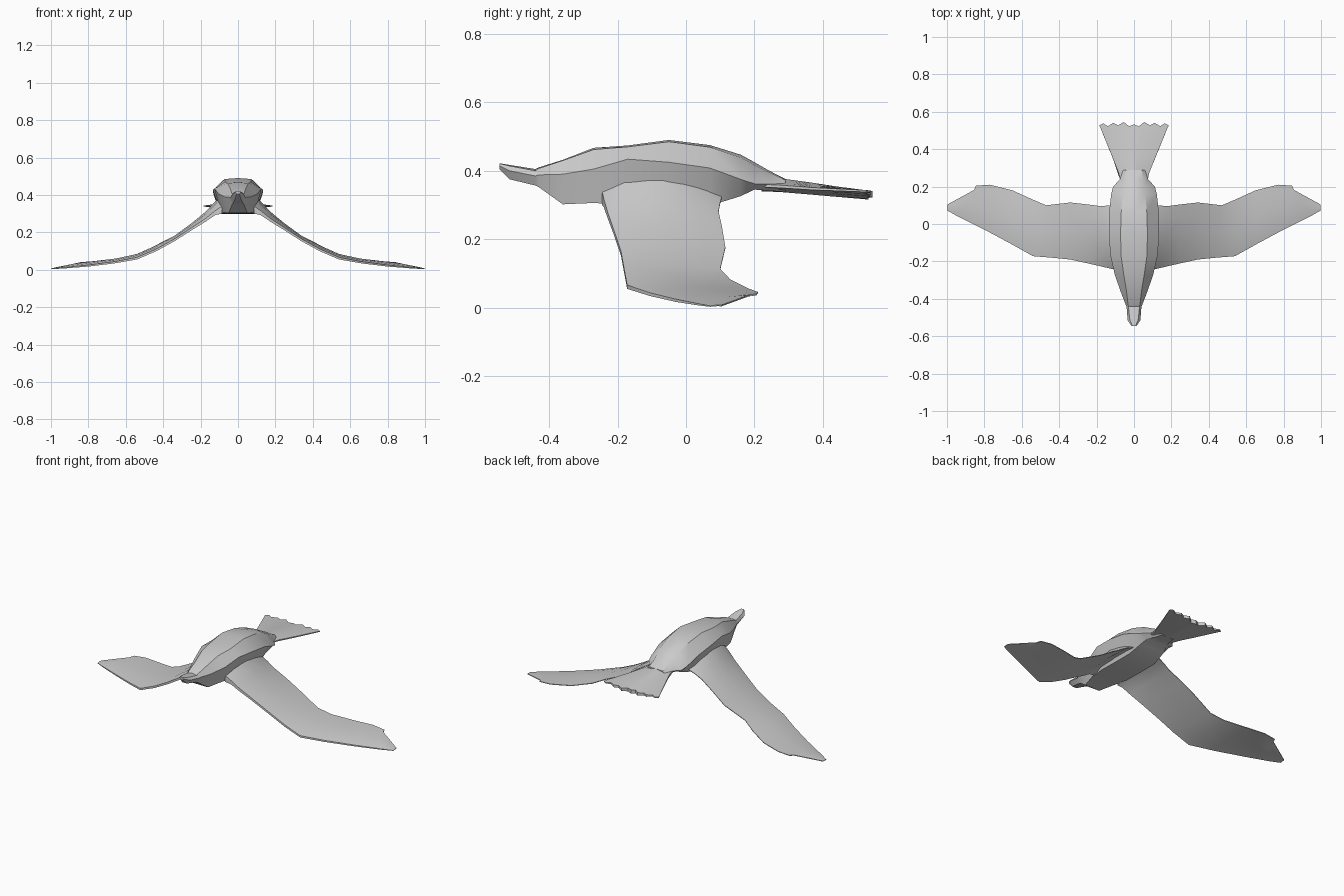
import bpy, bmesh, math

grey = bpy.data.materials.new("feather grey")
grey.diffuse_color = (0.6, 0.6, 0.6, 1)


def finish(name, bm, angle=40):
    """Mirror a right-hand half across x = 0 and shade it."""
    bmesh.ops.remove_doubles(bm, verts=bm.verts, dist=0.0002)
    bmesh.ops.recalc_face_normals(bm, faces=bm.faces)
    mesh = bpy.data.meshes.new(name)
    bm.to_mesh(mesh)
    bm.free()
    ob = bpy.data.objects.new(name, mesh)
    bpy.context.collection.objects.link(ob)
    mesh.materials.append(grey)
    bpy.ops.object.select_all(action='DESELECT')
    bpy.context.view_layer.objects.active = ob
    ob.select_set(True)
    mod = ob.modifiers.new("mirror", 'MIRROR')
    mod.use_clip = True
    bpy.ops.object.modifier_apply(modifier=mod.name)
    bpy.ops.object.shade_smooth_by_angle(angle=math.radians(angle))
    return ob


def loft(bm, rings, closed, cap_start=False, cap_end=False):
    """Join rows of points with quads."""
    rows = [[bm.verts.new(p) for p in ring] for ring in rings]
    n = len(rows[0])
    for a, b in zip(rows, rows[1:]):
        for i in range(n if closed else n - 1):
            j = (i + 1) % n
            bm.faces.new((a[i], a[j], b[j], b[i]))
    if cap_start:
        bm.faces.new(rows[0])
    if cap_end:
        bm.faces.new(rows[-1])


# Body and beak: y, top z, back ridge x/z, flank x/z, belly x/z
body = [
    (-.545, .422, .008, .421, .014, .415, .008, .405),
    (-.515, .417, .022, .414, .034, .400, .016, .375),
    (-.440, .405, .030, .400, .040, .385, .025, .357),
    (-.430, .410, .032, .407, .045, .388, .030, .352),
    (-.360, .432, .040, .430, .072, .390, .050, .302),
    (-.270, .467, .055, .462, .103, .405, .075, .306),
    (-.170, .474, .069, .470, .126, .434, .090, .300),
    (-.050, .490, .072, .485, .135, .425, .090, .298),
    (.070, .475, .068, .469, .132, .408, .090, .298),
    (.160, .447, .060, .439, .122, .375, .080, .326),
    (.200, .425, .055, .417, .112, .362, .068, .345),
    (.240, .402, .050, .396, .074, .362, .050, .342),
    (.290, .376, .042, .373, .060, .360, .040, .338),
]
bm = bmesh.new()
loft(bm, [[(0, y, zt), (xr, y, zr), (xs, y, zs), (xb, y, zb), (0, y, zb)]
          for y, zt, xr, zr, xs, zs, xb, zb in body], False, True, True)
finish("body", bm, 35)

# Tail fan: columns from the centre outward, with a notched rear edge
tips = [(0, .533), (.025, .522), (.055, .545), (.085, .527),
        (.110, .541), (.140, .523), (.165, .538), (.185, .527)]
upper, lower = [], []
for x, y in tips:
    t = x / .185
    root, mid = (.072 * t, .22 + .01 * t), (.120 * t, .37)
    upper.append([(*root, .385 - .025 * t), (.082 * t, .275, .378 - .020 * t),
                  (*mid, .365 - .014 * t), (x, y, .340 + .003 * t)])
    lower.append([(*root, .340 + .012 * t), (.082 * t, .275, .338 + .012 * t),
                  (*mid, .330 + .014 * t), (x, y, .316 + .022 * t)])
bm = bmesh.new()
loft(bm, [u + d[::-1] for u, d in zip(upper, lower)], True, False, True)
finish("tail", bm, 35)

# Wings: leading edge, trailing edge, thickness, camber
wing = [
    ((.085, -.245, .325), (.085, .105, .325), .050, .050),
    ((.120, -.240, .308), (.130, .100, .306), .030, .040),
    ((.170, -.228, .270), (.175, .095, .280), .022, .025),
    ((.240, -.212, .225), (.250, .105, .235), .018, .012),
    ((.340, -.190, .160), (.340, .115, .175), .016, .006),
    ((.440, -.180, .105), (.470, .100, .112), .015, .005),
    ((.540, -.172, .062), (.540, .130, .080), .014, .006),
    ((.660, -.105, .040), (.650, .180, .055), .012, .006),
    ((.800, -.030, .022), (.770, .210, .044), .010, .005),
    ((.920, .030, .011), (.845, .205, .038), .007, .003),
    ((.945, .042, .009), (.848, .186, .036), .006, .003),
    ((.998, .072, .004), (.998, .104, .006), .003, .001),
]
rings = []
for lead, trail, thick, camber in wing:
    def at(f, dz):
        return tuple(a + (b - a) * f + (dz if k == 2 else 0)
                     for k, (a, b) in enumerate(zip(lead, trail)))
    h = thick / 2
    rings.append([at(0, -h), at(0, h * .6), at(.18, h + camber * .7),
                  at(.5, h + camber), at(.8, h * .7 + camber * .5),
                  at(1, .002), at(1, -.002), at(.6, -h * .8 + camber * .4),
                  at(.2, -h + camber * .4)])
bm = bmesh.new()
loft(bm, rings, True, True, True)
finish("wings", bm, 40)
